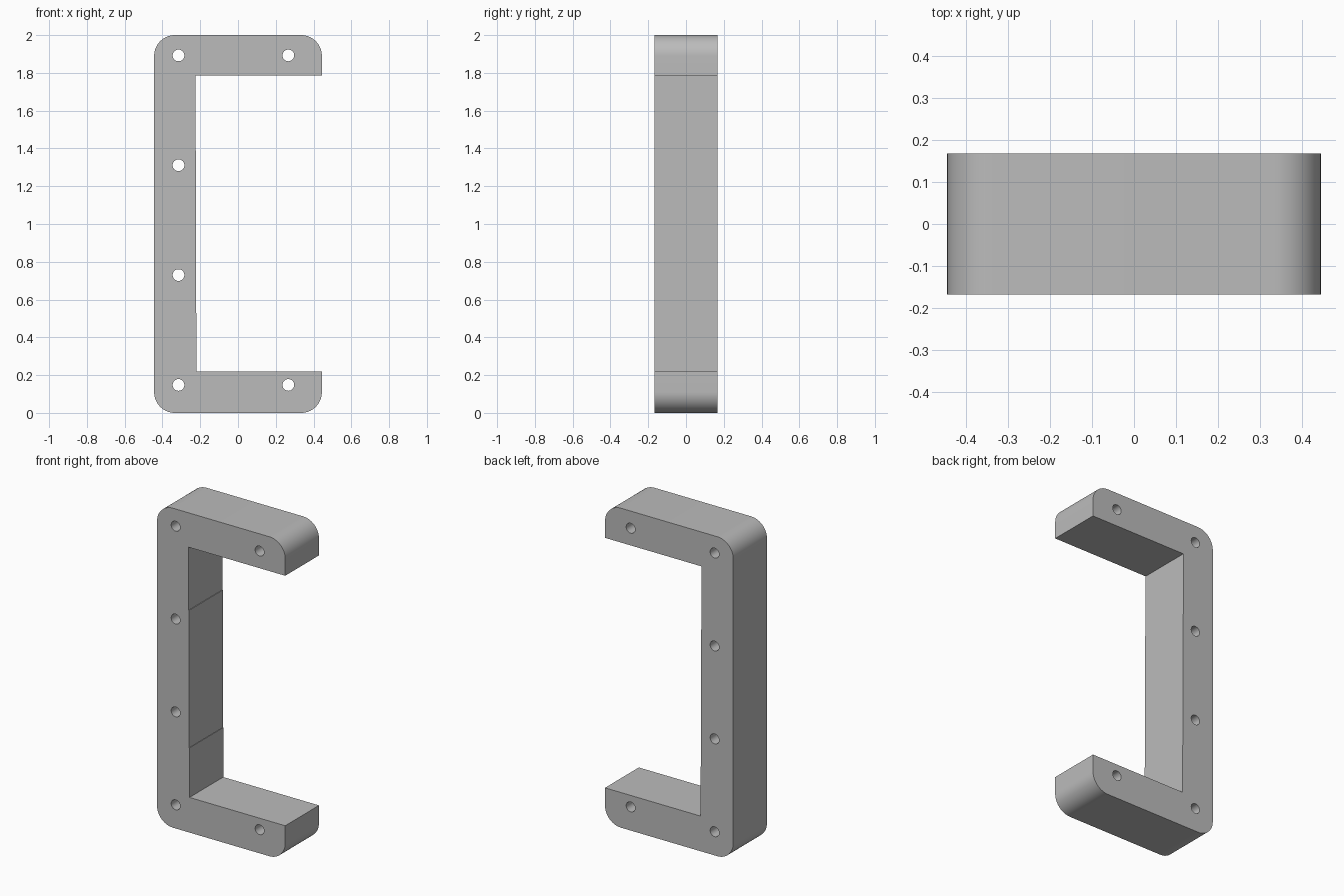
import bpy, bmesh, math
from mathutils import Matrix

if "Cube" in bpy.data.objects:
    bpy.data.objects.remove(bpy.data.objects["Cube"])

HALF_W, HALF_D, HEIGHT = 0.444, 0.167, 2.0
RADIUS = 0.11
HOLE_R = 0.031

grey = bpy.data.materials.new("plain grey")
grey.use_nodes = True
colour = (0.5, 0.5, 0.5, 1)
grey.diffuse_color = colour
grey.node_tree.nodes["Principled BSDF"].inputs["Base Color"].default_value = colour


def make_object(name, bm):
    bmesh.ops.recalc_face_normals(bm, faces=bm.faces)
    mesh = bpy.data.meshes.new(name)
    bm.to_mesh(mesh)
    bm.free()
    mesh.materials.append(grey)
    obj = bpy.data.objects.new(name, mesh)
    bpy.context.collection.objects.link(obj)
    return obj


def corner(side, level, start, steps=14):
    """Rounded outer corner, running counter-clockwise."""
    cx = side * (HALF_W - RADIUS)
    cz = RADIUS if level < 0 else HEIGHT - RADIUS
    angles = [math.radians(start + 90 * i / steps) for i in range(steps + 1)]
    return [(cx + RADIUS * math.cos(a), cz + RADIUS * math.sin(a)) for a in angles]


# C-shaped outline with square inner corners and a slightly stepped inner wall
outline = corner(-1, -1, 180) + corner(1, -1, 270)
outline += [(HALF_W, 0.22), (-0.219, 0.22), (-0.219, 0.53), (-0.222, 0.53),
            (-0.222, 1.39), (-0.226, 1.39), (-0.226, 1.785), (HALF_W, 1.785)]
outline += corner(1, 1, 0) + corner(-1, 1, 90)

# Bracket body: outline extruded through the depth
bm = bmesh.new()
face = bm.faces.new([bm.verts.new((x, -HALF_D, z)) for x, z in outline])
extruded = bmesh.ops.extrude_face_region(bm, geom=[face])["geom"]
bmesh.ops.translate(bm, vec=(0, 2 * HALF_D, 0),
                    verts=[v for v in extruded if isinstance(v, bmesh.types.BMVert)])
bracket = make_object("bracket", bm)

# Screw holes: four along the spine, one at the end of each arm
pitch = 0.5815
holes = [(-0.315, 0.148 + pitch * i) for i in range(4)]
holes += [(-0.315 + pitch, 0.148 + pitch * i) for i in (0, 3)]
bm = bmesh.new()
for x, z in holes:
    place = Matrix.Translation((x, 0, z)) @ Matrix.Rotation(math.pi / 2, 4, "X")
    bmesh.ops.create_cone(bm, cap_ends=True, segments=32, radius1=HOLE_R,
                          radius2=HOLE_R, depth=4 * HALF_D, matrix=place)
cutter = make_object("hole_cutter", bm)
cutter.hide_render = True

cut = bracket.modifiers.new("screw holes", "BOOLEAN")
cut.operation = "DIFFERENCE"
cut.solver = "EXACT"
cut.object = cutter

bpy.ops.object.select_all(action="DESELECT")
bracket.select_set(True)
bpy.context.view_layer.objects.active = bracket
bpy.ops.object.modifier_apply(modifier=cut.name)
bpy.data.objects.remove(cutter)
bpy.ops.object.shade_smooth_by_angle(angle=math.radians(30))
